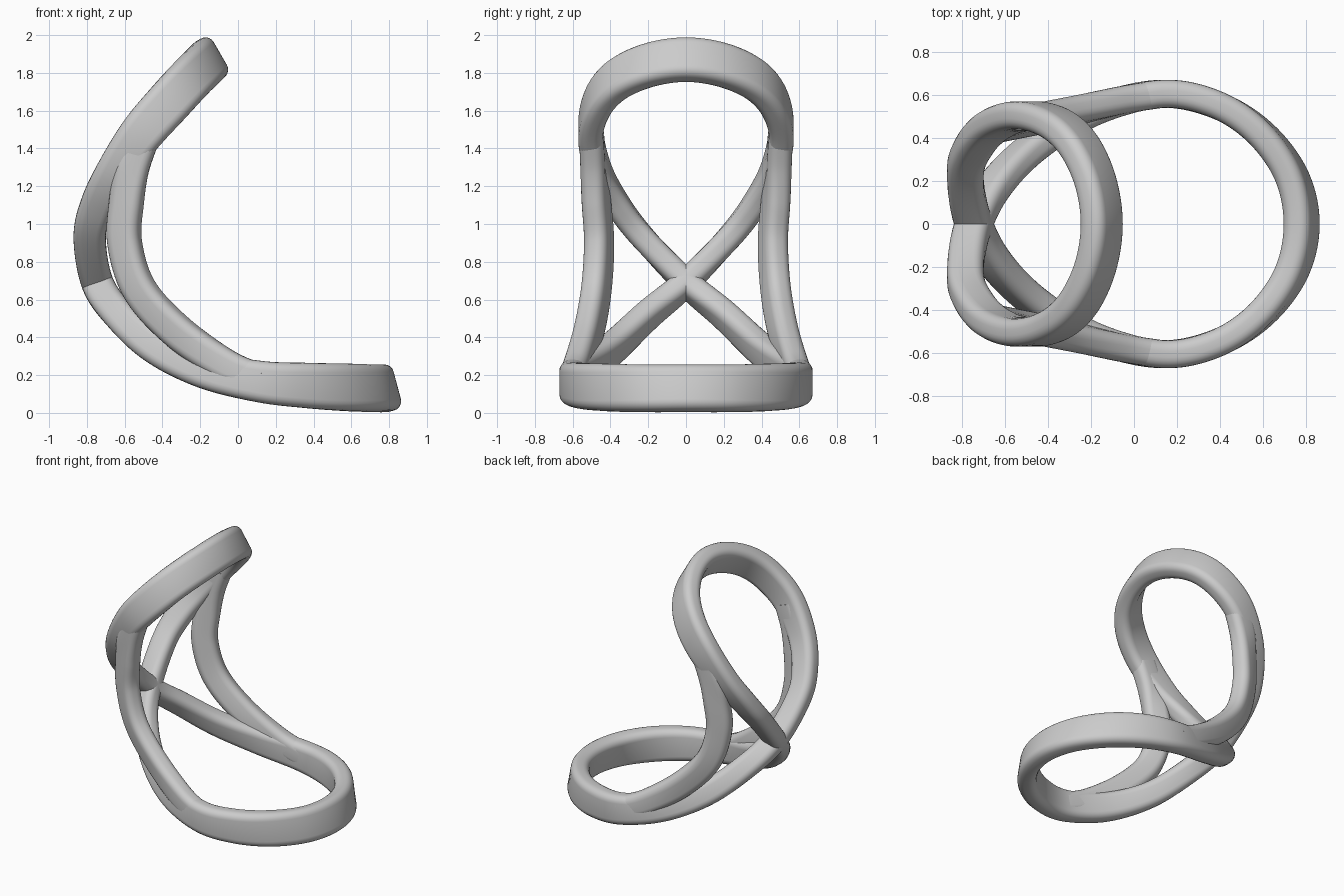
import bpy, bmesh, math
from mathutils import Vector

cube = bpy.data.objects.get("Cube")
if cube:
    bpy.data.objects.remove(cube, do_unlink=True)

grey = bpy.data.materials.new("plain_grey")
grey.use_nodes = True
grey.diffuse_color = (0.6, 0.6, 0.6, 1)
grey.node_tree.nodes["Principled BSDF"].inputs["Base Color"].default_value = (0.6, 0.6, 0.6, 1)

THICKNESS = 0.13
CORNER = 0.05
STEPS = 10


def station(x, y, z, angle, width, lean=0.0):
    """Centre of the band, direction of its wide side and its width."""
    a = math.radians(angle)
    wide = Vector((math.cos(a), lean, math.sin(a))).normalized()
    return Vector((x, y, z)), wide, width


def mirrored(stop):
    centre, wide, width = stop
    flip = Vector((1, -1, 1))
    return centre * flip, wide * flip, width


def spline(a, b, c, d, t):
    return (b * 2 + (c - a) * t + (a * 2 - b * 5 + c * 4 - d) * t ** 2
            + (b * 3 - a - c * 3 + d) * t ** 3) * 0.5


def resample(stops, closed):
    """Smooth the stations into evenly divided sweep frames."""
    n = len(stops)
    pick = (lambda i: stops[i % n]) if closed else (lambda i: stops[max(0, min(n - 1, i))])
    frames = []
    for i in range(n if closed else n - 1):
        near = [pick(i + k) for k in (-1, 0, 1, 2)]
        for s in range(STEPS):
            frames.append([spline(*values, s / STEPS) for values in zip(*near)])
    if not closed:
        frames.append(list(stops[-1]))
    return frames


def rounded_section(width):
    """Rounded rectangle as (along wide side, along thin side) pairs."""
    points = []
    for quarter, (su, sv) in enumerate(((1, 1), (-1, 1), (-1, -1), (1, -1))):
        for k in range(6):
            a = math.pi / 2 * (quarter + k / 5)
            points.append((su * (width / 2 - CORNER) + CORNER * math.cos(a),
                           sv * (THICKNESS / 2 - CORNER) + CORNER * math.sin(a)))
    return points


def sweep(name, stops, closed):
    frames = resample(stops, closed)
    n = len(frames)
    bm = bmesh.new()
    rings = []
    for i, (centre, wide, width) in enumerate(frames):
        after = frames[(i + 1) % n if closed else min(i + 1, n - 1)][0]
        before = frames[i - 1 if closed else max(i - 1, 0)][0]
        tangent = (after - before).normalized()
        u = (wide - tangent * wide.dot(tangent)).normalized()
        v = tangent.cross(u)
        rings.append([bm.verts.new(centre + u * p + v * q) for p, q in rounded_section(width)])
    for i in range(n if closed else n - 1):
        a, b = rings[i], rings[(i + 1) % n]
        for k in range(len(a)):
            j = (k + 1) % len(a)
            bm.faces.new((a[k], a[j], b[j], b[k]))
    if not closed:
        bm.faces.new(rings[0])
        bm.faces.new(rings[-1])
    bmesh.ops.recalc_face_normals(bm, faces=bm.faces)
    mesh = bpy.data.meshes.new(name)
    bm.to_mesh(mesh)
    bm.free()
    mesh.materials.append(grey)
    obj = bpy.data.objects.new(name, mesh)
    bpy.context.collection.objects.link(obj)
    bpy.ops.object.select_all(action="DESELECT")
    obj.select_set(True)
    bpy.context.view_layer.objects.active = obj
    bpy.ops.object.shade_smooth_by_angle(angle=math.radians(40))
    return obj


# Half of the looping band: upper ring, crossing at the rear, lower ring
half = [
    station(-.15, 0, 1.87, -60, .24),
    station(-.18, .2, 1.84, -59, .24),
    station(-.26, .37, 1.76, -55, .24),
    station(-.37, .47, 1.64, -50, .24),
    station(-.51, .505, 1.48, -42, .23),
    station(-.65, .46, 1.28, -28, .2),
    station(-.745, .36, 1.1, -15, .18),
    station(-.785, .23, .93, -5, .17),
    station(-.745, 0, .69, 18, .17),
    station(-.63, -.2, .52, 42, .17),
    station(-.44, -.38, .35, 58, .18),
    station(-.18, -.53, .23, 70, .2),
    station(.12, -.605, .165, 80, .22),
    station(.37, -.56, .145, 88, .24),
    station(.58, -.43, .135, 96, .25),
    station(.73, -.23, .13, 102, .25),
    station(.78, 0, .13, 105, .25),
]
sweep("looping_band", half + [mirrored(s) for s in half[-2:0:-1]], True)

# Side struts joining the two rings
strut = [
    station(-.5, .5, 1.47, -42, .18),
    station(-.56, .49, 1.3, -25, .18, .1),
    station(-.59, .475, 1.12, -10, .18, .35),
    station(-.6, .46, .9, 5, .18, .45),
    station(-.52, .475, .65, 30, .18, .45),
    station(-.32, .515, .43, 50, .18, .35),
    station(-.06, .575, .25, 65, .17, .1),
    station(.12, .605, .175, 78, .17),
]
sweep("left_strut", strut, False).name = "rear_strut"
sweep("front_strut", [mirrored(s) for s in strut], False)
